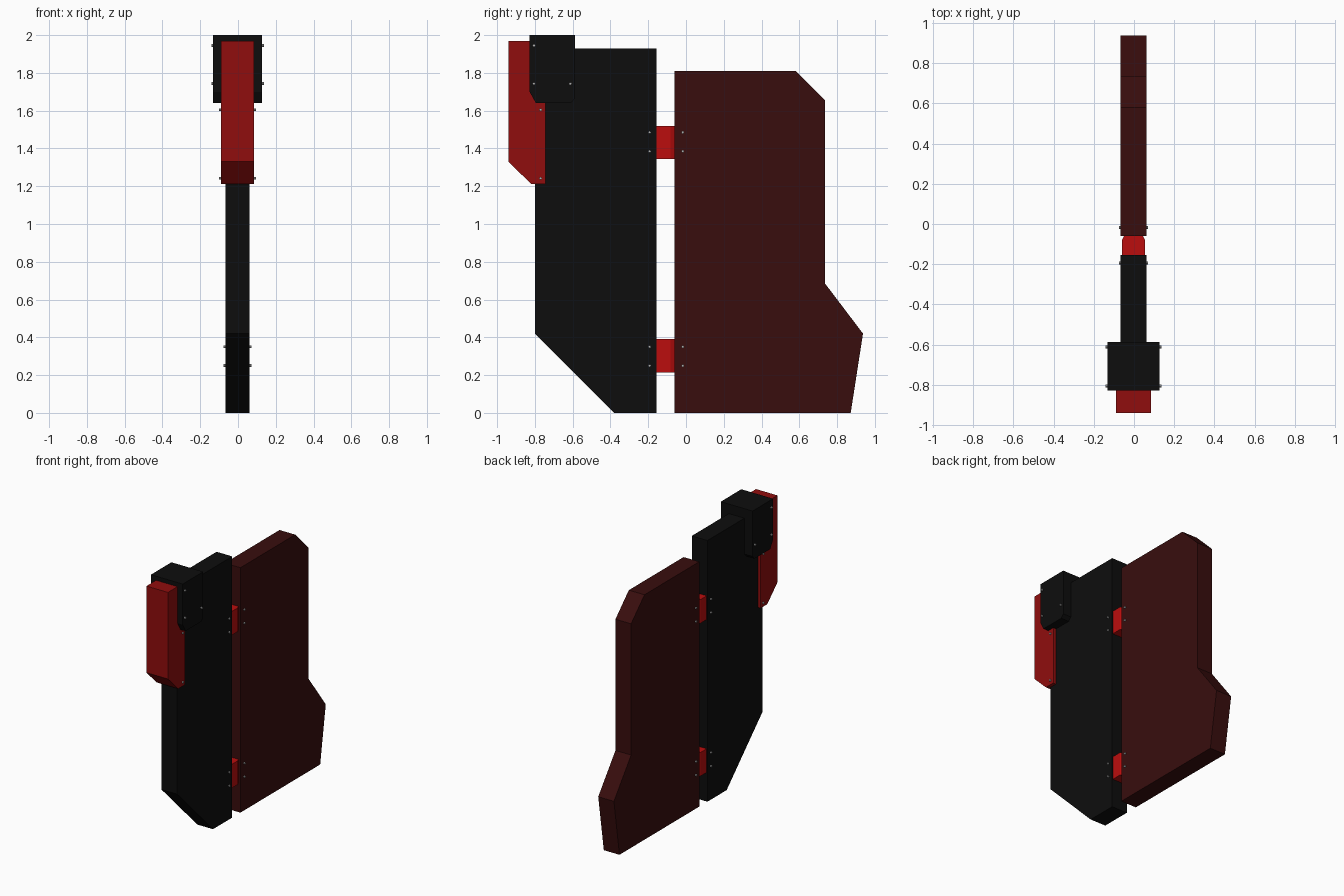
import bpy, math

if "Cube" in bpy.data.objects:
    bpy.data.objects.remove(bpy.data.objects["Cube"])

CX = -0.0025  # slab centre in x


def material(name, rgb):
    m = bpy.data.materials.new(name)
    m.diffuse_color = (*rgb, 1)
    m.use_nodes = True
    m.node_tree.nodes["Principled BSDF"].inputs["Base Color"].default_value = m.diffuse_color
    return m


BLACK = material("black", (0.004, 0.004, 0.004))
MAROON = material("maroon", (0.04, 0.004, 0.004))
RED = material("red", (0.28, 0.004, 0.004))
BRIGHT = material("bright_red", (0.5, 0.004, 0.004))
STEEL = material("steel", (0.45, 0.45, 0.45))


def add_mesh(name, verts, n, mat):
    # two matching rings of n points joined into a closed prism
    faces = [tuple(range(n))[::-1], tuple(range(n, 2 * n))]
    faces += [(i, (i + 1) % n, (i + 1) % n + n, i + n) for i in range(n)]
    me = bpy.data.meshes.new(name)
    me.from_pydata(verts, [], faces)
    me.materials.append(mat)
    ob = bpy.data.objects.new(name, me)
    bpy.context.collection.objects.link(ob)
    return ob


def slab(name, profile, half, mat):
    # (y, z) profile, counter-clockwise, extruded along x
    verts = [(CX + s * half, y, z) for s in (-1, 1) for y, z in profile]
    return add_mesh(name, verts, len(profile), mat)


# Front and rear panels
slab("front_panel", [(-0.80, 0.42), (-0.38, 0), (-0.155, 0),
                     (-0.155, 1.93), (-0.80, 1.93)], 0.064, BLACK)
slab("rear_panel", [(-0.06, 0), (0.872, 0), (0.937, 0.42), (0.736, 0.685),
                    (0.736, 1.655), (0.58, 1.81), (-0.06, 1.81)], 0.064, MAROON)

# Red nose block and black cap clamped over the front edge
slab("nose_block", [(-0.94, 1.33), (-0.82, 1.212), (-0.743, 1.212),
                    (-0.743, 1.97), (-0.94, 1.97)], 0.088, RED)
slab("top_cap", [(-0.828, 1.70), (-0.795, 1.64), (-0.61, 1.64), (-0.588, 1.665),
                 (-0.588, 2.0), (-0.828, 2.0)], 0.13, BLACK)

# Hinge blocks bridging the panels, chamfered towards the rear panel
plan = [(-0.058, -0.155), (0.058, -0.155), (0.058, -0.082),
        (0.046, -0.058), (-0.046, -0.058), (-0.058, -0.082)]
for label, z0 in (("lower", 0.215), ("upper", 1.345)):
    verts = [(CX + x, y, z) for z in (z0, z0 + 0.175) for x, y in plan]
    add_mesh(label + "_hinge", verts, len(plan), BRIGHT)


# Screw heads on both sides
def screws(name, spots, face):
    for i, (y, z) in enumerate(spots):
        for side, s in (("left", -1), ("right", 1)):
            bpy.ops.mesh.primitive_cylinder_add(
                vertices=8, radius=0.0075, depth=0.016,
                location=(CX + s * (face + 0.001), y, z),
                rotation=(0, math.pi / 2, 0))
            ob = bpy.context.object
            ob.name = f"{name}_screw_{side}_{i}"
            ob.data.materials.append(STEEL)


screws("cap", [(-0.805, 1.945), (-0.805, 1.743), (-0.612, 1.743)], 0.13)
screws("nose", [(-0.77, 1.605), (-0.77, 1.242)], 0.088)
screws("hinge", [(y, z) for y in (-0.193, -0.017)
                 for z in (0.25, 0.35, 1.385, 1.485)], 0.064)
